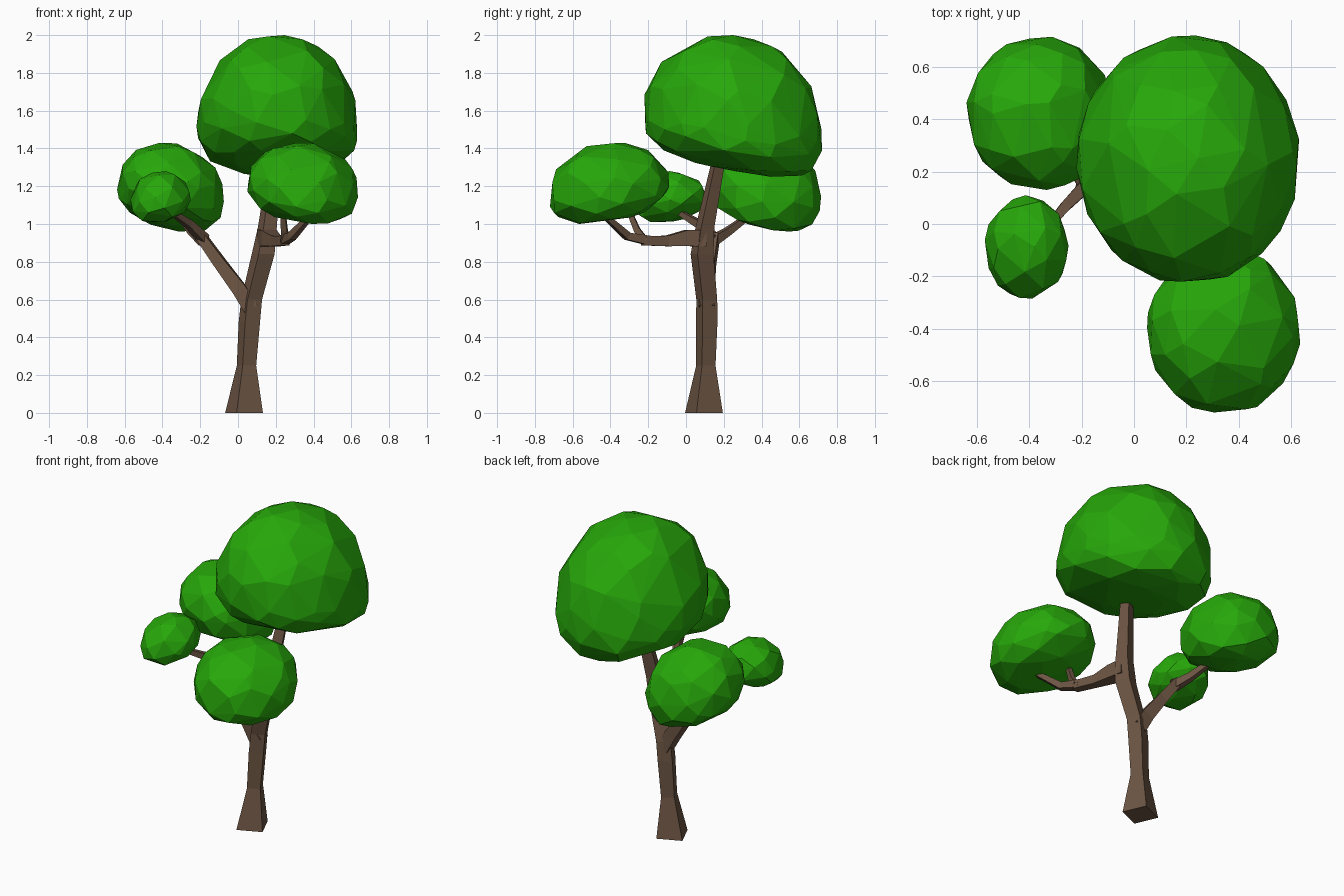
import bpy, bmesh, math, random
from mathutils import Vector, Matrix

if "Cube" in bpy.data.objects:
    bpy.data.objects.remove(bpy.data.objects["Cube"])


def material(name, rgb):
    m = bpy.data.materials.new(name)
    m.diffuse_color = (*rgb, 1)
    m.use_nodes = True
    m.node_tree.nodes["Principled BSDF"].inputs["Base Color"].default_value = m.diffuse_color
    return m


BARK = material("bark", (0.15, 0.09, 0.056))
LEAF = material("leaf", (0.02, 0.39, 0.003))


def finish(bm, name, mat):
    bmesh.ops.recalc_face_normals(bm, faces=bm.faces)
    me = bpy.data.meshes.new(name)
    bm.to_mesh(me)
    bm.free()
    me.materials.append(mat)
    ob = bpy.data.objects.new(name, me)
    bpy.context.collection.objects.link(ob)
    return ob


def limb(name, path, upright=False, turn=0.0):
    """Four-sided tapered tube through (x, y, z, half width) points."""
    bm = bmesh.new()
    pts = [Vector(p[:3]) for p in path]
    rings = []
    for i, p in enumerate(pts):
        if upright:
            rot = Matrix.Rotation(turn, 3, 'Z')
            a, b = rot @ Vector((1, 0, 0)), rot @ Vector((0, 1, 0))
        else:
            before = (p - pts[i - 1]).normalized() if i else Vector()
            after = (pts[i + 1] - p).normalized() if i + 1 < len(pts) else Vector()
            t = (before + after).normalized()
            a = t.cross(Vector((0, 0, 1))).normalized()
            b = a.cross(t)
        r = path[i][3]
        rings.append([bm.verts.new(p + (a * u + b * v) * r)
                      for u, v in ((-1, -1), (1, -1), (1, 1), (-1, 1))])
    for lo, hi in zip(rings, rings[1:]):
        for k in range(4):
            n = (k + 1) % 4
            bm.faces.new((lo[k], lo[n], hi[n], hi[k]))
    bm.faces.new(rings[0][::-1])
    bm.faces.new(rings[-1])
    return finish(bm, name, BARK)


def foliage(name, lo, hi, count, equator, tilt, power, seed):
    """Faceted convex clump fitted to a bounding box; underside flatter and tilted."""
    rnd = random.Random(seed)
    lo, hi = Vector(lo), Vector(hi)
    size = hi - lo
    pts = []
    for i in range(count):
        z = 1 - 2 * (i + 0.5) / count
        ang = i * math.pi * (3 - math.sqrt(5))
        s = math.sqrt(1 - z * z)
        d = Vector((s * math.cos(ang), s * math.sin(ang), z))
        d += Vector([rnd.uniform(-0.13, 0.13) for _ in range(3)])
        d.normalize()
        rho = math.hypot(d.x, d.y)
        e = power[0] if d.z > 0 else power[1]
        d /= (rho ** e + abs(d.z) ** e) ** (1 / e)
        x, y = d.x * size.x / 2, d.y * size.y / 2
        z = d.z * size.z * (1 - equator if d.z > 0 else equator)
        fade = 0.65 - 0.35 * d.z
        pts.append(Vector((x, y, z + fade * (tilt[0] * x + tilt[1] * y))))
    mn = Vector([min(p[k] for p in pts) for k in range(3)])
    mx = Vector([max(p[k] for p in pts) for k in range(3)])
    bm = bmesh.new()
    for p in pts:
        bm.verts.new([lo[k] + (p[k] - mn[k]) / (mx[k] - mn[k]) * size[k] for k in range(3)])
    bmesh.ops.convex_hull(bm, input=bm.verts)
    bmesh.ops.delete(bm, geom=[v for v in bm.verts if not v.link_faces], context='VERTS')
    return finish(bm, name, LEAF)


# trunk
limb("trunk", [(0.032, 0.095, 0, 0.076), (0.045, 0.105, 0.25, 0.039),
               (0.06, 0.11, 0.48, 0.043), (0.072, 0.11, 0.6, 0.042),
               (0.133, 0.085, 0.84, 0.046), (0.155, 0.1, 0.98, 0.038),
               (0.205, 0.185, 1.4, 0.025)], upright=True, turn=0.41)

# left bough and its two twigs
limb("left_bough", [(0.07, 0.11, 0.55, 0.04), (0.01, 0.11, 0.65, 0.038),
                    (-0.1, 0.125, 0.8, 0.031), (-0.2, 0.15, 0.94, 0.026)])
limb("left_front_twig", [(-0.18, 0.15, 0.92, 0.026), (-0.26, 0.07, 1.0, 0.02),
                         (-0.36, -0.05, 1.07, 0.012)])
limb("left_back_twig", [(-0.18, 0.14, 0.91, 0.026), (-0.24, 0.22, 0.96, 0.02),
                        (-0.33, 0.37, 1.07, 0.012)])

# front bough and its two twigs
limb("front_bough", [(0.145, 0.1, 0.925, 0.045), (0.165, 0.0, 0.925, 0.042),
                     (0.2, -0.1, 0.91, 0.028), (0.25, -0.23, 0.912, 0.025)])
limb("front_outer_twig", [(0.24, -0.2, 0.913, 0.025), (0.285, -0.31, 0.935, 0.02),
                          (0.4, -0.45, 1.06, 0.012)])
limb("front_inner_twig", [(0.25, -0.22, 0.91, 0.022), (0.245, -0.26, 0.97, 0.016),
                          (0.235, -0.31, 1.09, 0.012)])

# foliage clumps
foliage("crown_foliage", (-0.22, -0.22, 1.25), (0.63, 0.72, 2.0), 85, 0.32, (-0.02, -0.2), (2.15, 3.2), 3)
foliage("front_foliage", (0.05, -0.72, 1.0), (0.635, -0.09, 1.43), 60, 0.42, (-0.12, 0.17), (2.1, 2.7), 5)
foliage("back_foliage", (-0.64, 0.13, 0.96), (-0.075, 0.715, 1.43), 60, 0.42, (-0.2, -0.17), (2.1, 2.7), 8)
foliage("small_foliage", (-0.57, -0.285, 1.01), (-0.25, 0.11, 1.28), 40, 0.42, (0.15, 0.15), (2.1, 2.5), 11)
